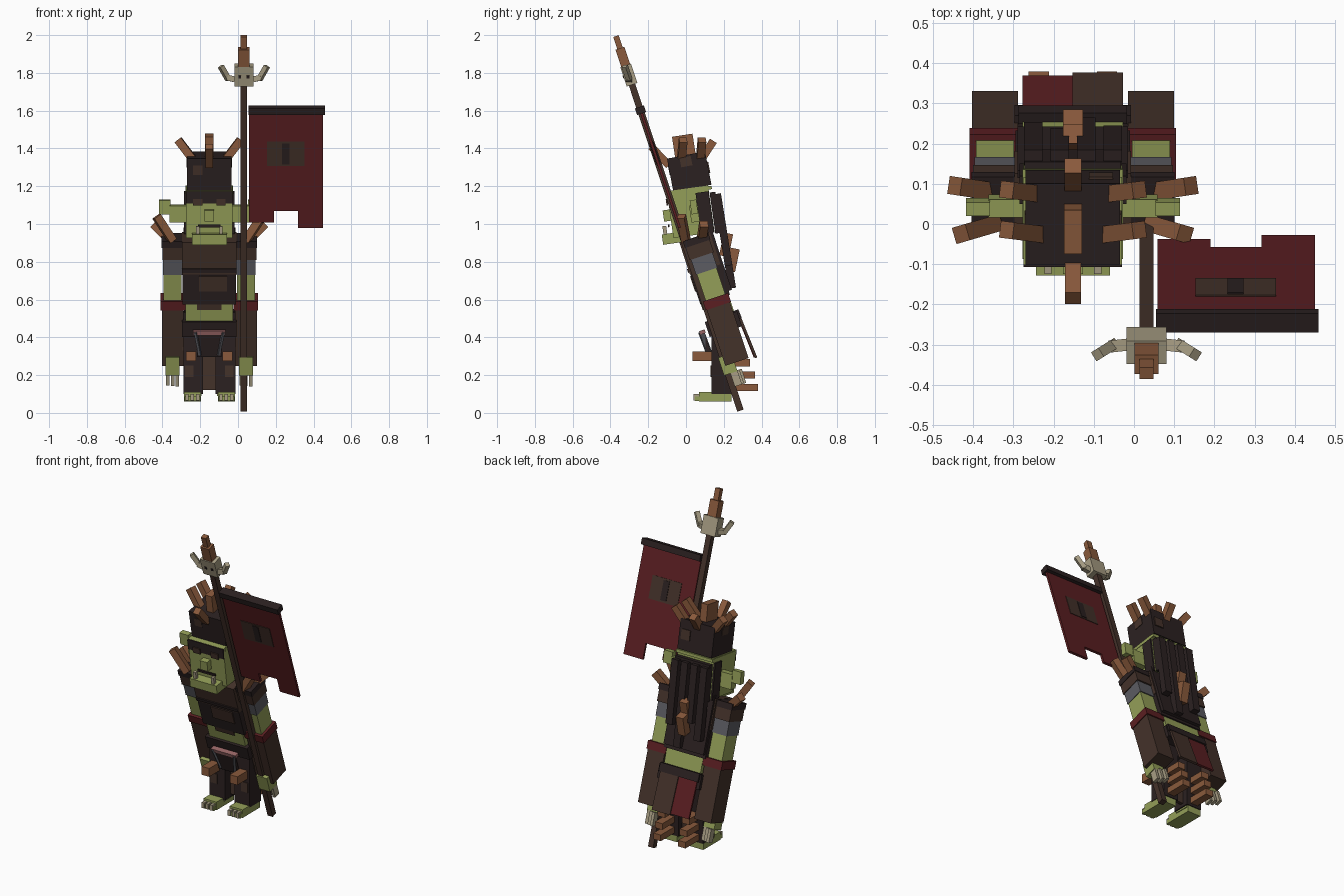
import bpy
from math import radians, sin, cos, tan
from mathutils import Vector, Matrix

cube = bpy.data.objects.get("Cube")
if cube:
    bpy.data.objects.remove(cube)


def material(name, r, g, b):
    m = bpy.data.materials.new(name)
    lin = [((c / 255 + 0.055) / 1.055) ** 2.4 for c in (r, g, b)] + [1]
    m.use_nodes = True
    m.diffuse_color = lin
    bsdf = next(n for n in m.node_tree.nodes if n.type == "BSDF_PRINCIPLED")
    bsdf.inputs["Base Color"].default_value = lin
    bsdf.inputs["Roughness"].default_value = 0.9
    return m


green = material("skin green", 148, 159, 88)
dark = material("dark leather", 43, 33, 33)
brown = material("brown leather", 68, 50, 42)
red = material("red cloth", 92, 31, 34)
rust = material("rust wood", 138, 90, 60)
bone = material("bone", 168, 158, 132)
grey = material("grey metal", 92, 92, 98)
pink = material("pink trim", 150, 100, 100)

MID = -0.152          # body centre line
LEAN = radians(18.4)  # forward lean of body, arms and pole


def place(name, size, mat, matrix):
    sx, sy, sz = (s / 2 for s in size)
    pts = [(x, y, z) for x in (-sx, sx) for y in (-sy, sy) for z in (-sz, sz)]
    faces = [(0, 1, 3, 2), (4, 6, 7, 5), (0, 4, 5, 1), (2, 3, 7, 6), (0, 2, 6, 4), (1, 5, 7, 3)]
    me = bpy.data.meshes.new(name)
    me.from_pydata(pts, [], faces)
    me.materials.append(mat)
    ob = bpy.data.objects.new(name, me)
    ob.matrix_world = matrix
    bpy.context.scene.collection.objects.link(ob)
    return ob


def box(name, centre, size, mat, tilt=0.0):
    return place(name, size, mat, Matrix.Translation(centre) @ Matrix.Rotation(tilt, 4, "X"))


def bar(name, a, b, w, mat, d=None):
    """Square bar running from point a to point b."""
    a, b = Vector(a), Vector(b)
    v = b - a
    rot = v.to_track_quat("Z", "Y").to_matrix().to_4x4()
    return place(name, (w, d or w, v.length), mat, Matrix.Translation((a + b) / 2) @ rot)


def leaning(name, x, y0, z0, z1, size, mat, out=0.0):
    """Box between heights z0 and z1 on a leaning axis that passes y0 at z = 0.9."""
    z = (z0 + z1) / 2
    y = y0 + (0.9 - z) * tan(LEAN)
    return box(name, (x, y - out * cos(LEAN), z - out * sin(LEAN)),
               (size[0], size[1], (z1 - z0) / cos(LEAN)), mat, LEAN)


# Torso
T = 0.055
leaning("chest", MID, T, 0.76, 0.93, (0.29, 0.17, 0), brown)
leaning("ribs", MID, T, 0.6, 0.76, (0.285, 0.165, 0), dark)
leaning("rib_patch", MID + 0.02, T, 0.67, 0.75, (0.15, 0.006, 0), brown, 0.085)
leaning("chest_strap", MID, T, 0.77, 0.79, (0.29, 0.008, 0), dark, 0.087)
leaning("belly", MID, T, 0.5, 0.61, (0.25, 0.15, 0), green)
leaning("belly_lacing", MID, T, 0.57, 0.61, (0.13, 0.008, 0), brown, 0.076)
leaning("belt", MID, T, 0.43, 0.51, (0.29, 0.18, 0), dark)
leaning("back_plate", MID, T, 0.62, 0.95, (0.275, 0.02, 0), dark, -0.09)

# Head and face
H = radians(8)
box("head", (MID, 0.025, 1.065), (0.245, 0.22, 0.25), green, H)
box("hat_brim", (MID, 0.025, 1.178), (0.25, 0.225, 0.018), green, H)
box("brow", (MID, -0.098, 1.14), (0.245, 0.008, 0.065), dark, H)
box("jaw", (MID, -0.07, 0.925), (0.185, 0.11, 0.055), green, H)
box("nose", (MID, -0.1, 1.045), (0.05, 0.04, 0.06), green, H)
box("mouth", (MID, -0.091, 0.99), (0.12, 0.008, 0.014), dark, H)
for s in (-1, 1):
    box("eye", (MID + s * 0.062, -0.101, 1.115), (0.05, 0.008, 0.035), brown, H)
    box("tusk", (MID + s * 0.062, -0.112, 0.967), (0.018, 0.02, 0.045), bone, H)
    box("ear", (MID + s * 0.165, 0.045, 1.055), (0.09, 0.045, 0.09), green, H)
    box("ear_tip", (MID + s * 0.236, 0.042, 1.09), (0.06, 0.035, 0.075), green, H)
    box("side_hair", (MID + s * 0.126, 0.1, 1.06), (0.014, 0.07, 0.22), dark, H)

# Tall hat with spikes
K = radians(11)
box("hat", (MID, 0.017, 1.277), (0.235, 0.205, 0.18), dark, K)
box("hat_patch", (MID - 0.06, -0.088, 1.285), (0.05, 0.006, 0.05), brown, K)
box("hat_patch", (MID + 0.07, 0.12, 1.3), (0.06, 0.006, 0.06), brown, K)
for s in (-1, 1):
    box("hat_side_patch", (MID + s * 0.118, 0.0, 1.33), (0.006, 0.06, 0.05), brown, K)
    for y in (-0.025, 0.075):
        bar("hat_side_spike", (MID + s * 0.085, y, 1.34), (MID + s * 0.165, y + 0.01, 1.445), 0.042, rust)
bar("hat_crest", (MID, 0.0, 1.34), (MID, -0.02, 1.47), 0.045, rust, 0.11)
bar("hat_front_spike", (MID, -0.09, 1.31), (MID, -0.185, 1.41), 0.04, rust)
bar("hat_back_spike", (MID, 0.08, 1.34), (MID, 0.145, 1.44), 0.042, rust)

# Hair strands and wooden braid down the back
box("back_hair", (MID, 0.155, 1.06), (0.24, 0.03, 0.22), dark, radians(8))
for i, end in enumerate((0.73, 0.82, 0.66, 0.78)):
    x = MID + (i - 1.5) * 0.066
    bar("hair_strand", (x, 0.165, 1.16), (x, 0.165 + (1.16 - end) * 0.16, end), 0.046, dark, 0.04)
bar("braid_upper", (MID, 0.2, 0.83), (MID, 0.225, 0.95), 0.05, rust)
bar("braid_lower", (MID, 0.235, 0.75), (MID, 0.26, 0.87), 0.05, rust)

# Arms, shoulder guards and hands
for s in (-1, 1):
    x = MID + s * 0.194
    A = 0.06
    leaning("shoulder_guard", x, A, 0.83, 0.915, (0.11, 0.135, 0), brown)
    leaning("shoulder_rim", x, A, 0.895, 0.93, (0.118, 0.142, 0), dark)
    leaning("arm_plate", x, A, 0.75, 0.84, (0.102, 0.12, 0), grey)
    leaning("upper_arm", x, A, 0.6, 0.76, (0.095, 0.11, 0), green)
    leaning("sleeve_band", x - s * 0.002, A, 0.565, 0.612, (0.13, 0.142, 0), red)
    leaning("sleeve", x, A, 0.27, 0.6, (0.115, 0.13, 0), brown)
    leaning("hand", x, A, 0.225, 0.32, (0.075, 0.075, 0), green, 0.05)
    for i in (-1, 0, 1):
        leaning("finger", x + i * 0.025, A, 0.155, 0.23, (0.018, 0.04, 0), bone, 0.02 + 0.012 * i)
    bar("shoulder_spike", (x, 0.08, 0.9), (x + s * 0.1, 0.095, 1.0), 0.045, rust)
    bar("shoulder_spike", (x + s * 0.0, 0.0, 0.91), (x + s * 0.085, -0.025, 1.04), 0.042, rust)

# Legs and feet
for s in (-1, 1):
    x = MID + s * 0.085
    box("leg", (x, 0.19, 0.28), (0.105, 0.11, 0.36), dark)
    box("leg_patch", (x + s * 0.02, 0.133, 0.22), (0.045, 0.006, 0.06), brown)
    box("leg_side_patch", (x + s * 0.053, 0.2, 0.36), (0.006, 0.05, 0.06), brown)
    box("ankle", (x, 0.185, 0.11), (0.09, 0.09, 0.04), green)
    box("foot", (x + s * 0.005, 0.155, 0.085), (0.09, 0.17, 0.05), green)
    box("toes", (x + s * 0.005, 0.063, 0.075), (0.085, 0.03, 0.025), green)
    for i in (-1, 0, 1):
        box("claw", (x + s * 0.005 + i * 0.028, 0.055, 0.082), (0.018, 0.03, 0.034), bone)
    bar("knee_spike", (x + s * 0.012, 0.15, 0.3), (x + s * 0.012, 0.035, 0.3), 0.052, rust)
    for z, y in ((0.135, 0.38), (0.2, 0.365), (0.265, 0.34)):
        bar("calf_spike", (x, 0.23, z), (x, y, z), 0.05, rust, 0.038)

# Hip cloths
box("inner_cloth", (MID, 0.2, 0.24), (0.1, 0.02, 0.24), brown)
bar("front_cloth", (MID, 0.085, 0.43), (MID, 0.13, 0.3), 0.13, dark, 0.02)
bar("front_trim", (MID, 0.084, 0.437), (MID, 0.09, 0.418), 0.17, pink, 0.03)
for s in (-1, 1):
    bar("front_metal", (MID + s * 0.07, 0.08, 0.43), (MID + s * 0.045, 0.125, 0.31), 0.014, grey, 0.03)
S = radians(22)
box("back_skirt", (-0.09, 0.325, 0.405), (0.125, 0.014, 0.245), brown, S)
box("back_skirt_red", (-0.214, 0.32, 0.405), (0.126, 0.012, 0.235), red, S)
box("belt_back", (MID, 0.272, 0.52), (0.27, 0.03, 0.05), dark, S)

# Banner pole with skull and spike
POLE = -0.007
PX = 0.031
leaning("pole", PX, POLE, 0.012, 1.78, (0.035, 0.035, 0), brown)
leaning("pole_skull", PX, POLE, 1.737, 1.84, (0.1, 0.06, 0), bone)
leaning("pole_tip_base", PX, POLE, 1.82, 1.93, (0.06, 0.05, 0), rust)
leaning("pole_tip", PX, POLE, 1.92, 1.995, (0.034, 0.03, 0), rust)
for s in (-1, 1):
    leaning("skull_eye", PX + s * 0.022, POLE, 1.78, 1.795, (0.014, 0.004, 0), dark, 0.031)
    bar("skull_horn", (PX + s * 0.045, -0.3, 1.765), (PX + s * 0.09, -0.305, 1.775), 0.03, bone)
    bar("skull_horn_tip", (PX + s * 0.082, -0.3, 1.765), (PX + s * 0.122, -0.325, 1.835), 0.026, bone)

# Banner with ragged lower edge and emblem on both sides
leaning("banner_bar", 0.257, POLE, 1.585, 1.62, (0.405, 0.05, 0), dark)
for x0, x1, low in ((0.058, 0.19, 1.01), (0.19, 0.317, 1.07), (0.317, 0.45, 0.98)):
    leaning("banner_cloth", (x0 + x1) / 2, POLE, low, 1.59, (x1 - x0, 0.014, 0), red)
leaning("banner_emblem", 0.253, POLE, 1.31, 1.44, (0.2, 0.02, 0), brown)
leaning("banner_emblem_core", 0.253, POLE, 1.32, 1.43, (0.04, 0.026, 0), dark)
